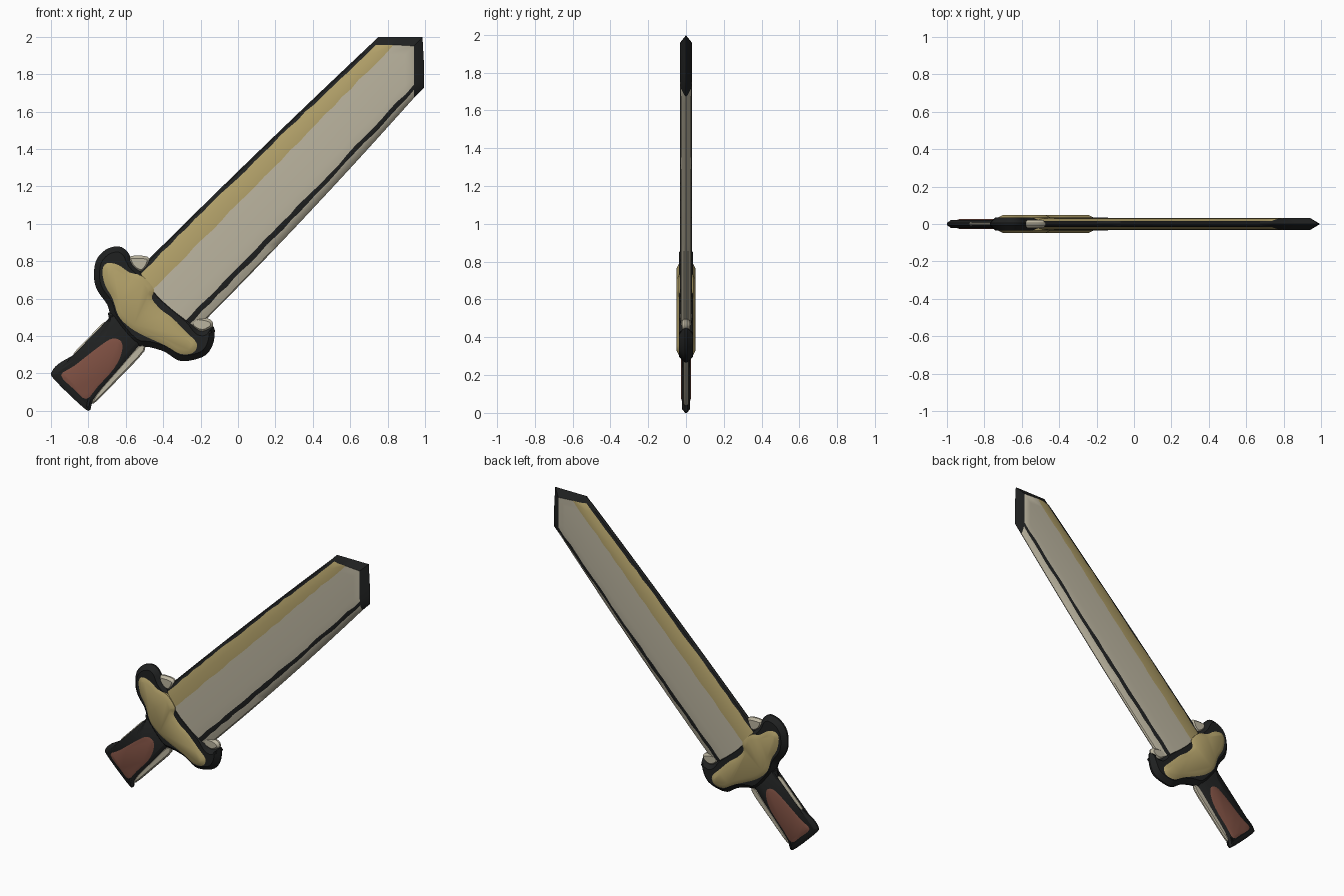
import bpy, bmesh, random
from mathutils import Vector

random.seed(4)
if "Cube" in bpy.data.objects:
    bpy.data.objects.remove(bpy.data.objects["Cube"], do_unlink=True)


def material(name, rgb):
    mat = bpy.data.materials.new(name)
    mat.use_nodes = True
    mat.diffuse_color = (*rgb, 1)
    mat.node_tree.nodes["Principled BSDF"].inputs["Base Color"].default_value = (*rgb, 1)
    return mat


black = material("black outline", (0.014, 0.015, 0.015))
gold = material("old gold", (0.44, 0.35, 0.14))
cream = material("pale cream", (0.50, 0.46, 0.35))
brown = material("brown leather", (0.21, 0.08, 0.055))


def finish(name, bm, mats, angle=0.7):
    bmesh.ops.recalc_face_normals(bm, faces=bm.faces)
    mesh = bpy.data.meshes.new(name)
    bm.to_mesh(mesh)
    bm.free()
    for mat in mats:
        mesh.materials.append(mat)
    obj = bpy.data.objects.new(name, mesh)
    bpy.context.collection.objects.link(obj)
    bpy.ops.object.select_all(action="DESELECT")
    obj.select_set(True)
    bpy.context.view_layer.objects.active = obj
    bpy.ops.object.shade_smooth_by_angle(angle=angle)
    return obj


def rounded(points, steps=3):
    """Closed smooth curve through the outline points."""
    pts = [Vector(p) for p in points]
    n = len(pts)
    out = []
    for i in range(n):
        a, b, c, d = (pts[(i + k) % n] for k in (-1, 0, 1, 2))
        for s in range(steps):
            t = s / steps
            out.append(b + (c - a) * (t / 2)
                       + (a * 2 - b * 5 + c * 4 - d) * (t * t / 2)
                       + (b * 3 - a - c * 3 + d) * (t ** 3 / 2))
    return out


def slab(name, outline, mat, rim, top, bevel):
    """Flat part, rim deep at its edge and top deep inside, same on both sides."""
    bm = bmesh.new()
    pts = rounded(outline)
    front = [bm.verts.new((p.x, -rim, p.y)) for p in pts]
    back = [bm.verts.new((p.x, rim, p.y)) for p in pts]
    caps = [bm.faces.new(front), bm.faces.new(back[::-1])]
    for i in range(len(pts)):
        j = (i + 1) % len(pts)
        bm.faces.new((front[j], front[i], back[i], back[j]))
    bmesh.ops.recalc_face_normals(bm, faces=bm.faces)
    bmesh.ops.inset_individual(bm, faces=caps, thickness=bevel, depth=top - rim)
    return finish(name, bm, [mat])


# Blade: columns across it as (offset at guard, offset at tip, half depth, colour)
columns = [
    (.911, .884, 0, 0), (.903, .876, .012, 0), (.887, .862, .017, 1),
    (.84, .835, .03, 1), (.782, .796, .032, 2), (.715, .715, .033, 2),
    (.60, .60, .033, 2), (.54, .568, .03, 0), (.512, .548, .026, 2),
    (.472, .525, .01, 2), (.466, .518, 0, 2)]
ROWS, START = 28, 0.12
bm = bmesh.new()
grid = []
for row in range(ROWS + 2):
    t = min(row / ROWS, 1)
    line = []
    for k, (v0, v1, depth, _) in enumerate(columns):
        v = v0 + (v1 - v0) * t * t
        inner = min(2.768 - v, 1.329 + v)
        u = START + (inner - START) * t
        if row > ROWS:
            u, depth = min(2.825 - v, 1.407 + v), 0
        elif 0 < row < ROWS and k in (2, 4, 7, 8):
            v += random.uniform(-.004, .004)
        line.append((Vector(((u - v), 0, (u + v))) * 0.5 ** 0.5, depth))
    grid.append(line)
for side in (-1, 1):
    verts = [[bm.verts.new(p + Vector((0, side * d, 0))) for p, d in line] for line in grid]
    for r in range(ROWS + 1):
        for k in range(len(columns) - 1):
            f = bm.faces.new((verts[r][k], verts[r][k + 1],
                              verts[r + 1][k + 1], verts[r + 1][k]))
            f.material_index = columns[k][3] if r < ROWS else 0
bmesh.ops.remove_doubles(bm, verts=bm.verts, dist=1e-5)
finish("blade", bm, [black, gold, cream], 0.6)

# Crossguard: dark body with a raised gold face
slab("guard_body", [
    (-.59, .85), (-.64, .88), (-.71, .86), (-.76, .80), (-.77, .71), (-.75, .64),
    (-.70, .57), (-.67, .49), (-.56, .36), (-.47, .34), (-.39, .315), (-.32, .27),
    (-.25, .27), (-.17, .30), (-.13, .37), (-.13, .45), (-.19, .43), (-.22, .45),
    (-.26, .50), (-.39, .61), (-.51, .74), (-.56, .79)], black, .006, .036, .03)
slab("guard_gold", [
    (-.70, .79), (-.725, .75), (-.71, .67), (-.67, .60), (-.64, .51), (-.59, .455),
    (-.52, .41), (-.39, .35), (-.31, .305), (-.24, .31), (-.22, .36), (-.275, .42),
    (-.355, .50), (-.41, .54), (-.46, .60), (-.45, .65), (-.51, .72), (-.58, .74),
    (-.64, .78)], gold, .036, .049, .025)

# Pale hooks between the guard horns and the blade
slab("upper_hook", [(-.58, .825), (-.485, .825), (-.475, .785), (-.515, .74), (-.57, .77)],
     cream, .006, .022, .015)
slab("lower_hook", [(-.235, .50), (-.15, .49), (-.135, .45), (-.19, .42), (-.25, .45)],
     cream, .006, .022, .015)

# Grip: dark body, leather panel and pale edge slivers
slab("grip_body", [
    (-.68, .53), (-.70, .465), (-.85, .32), (-.955, .255), (-.995, .21), (-.985, .17),
    (-.83, .02), (-.79, .005), (-.77, .06), (-.64, .21), (-.54, .33), (-.47, .44)],
    black, .005, .022, .025)
slab("grip_leather", [
    (-.95, .19), (-.875, .245), (-.74, .35), (-.67, .39), (-.62, .37), (-.62, .305),
    (-.66, .225), (-.745, .13), (-.81, .06), (-.875, .11)], brown, .021, .027, .02)
slab("grip_lower_edge", [(-.77, .04), (-.635, .175), (-.50, .32), (-.53, .35),
                         (-.64, .23), (-.76, .09)], cream, .005, .012, .008)
slab("grip_upper_edge", [(-.88, .305), (-.80, .39), (-.715, .475), (-.69, .45),
                         (-.78, .36), (-.85, .30)], cream, .004, .008, .006)
